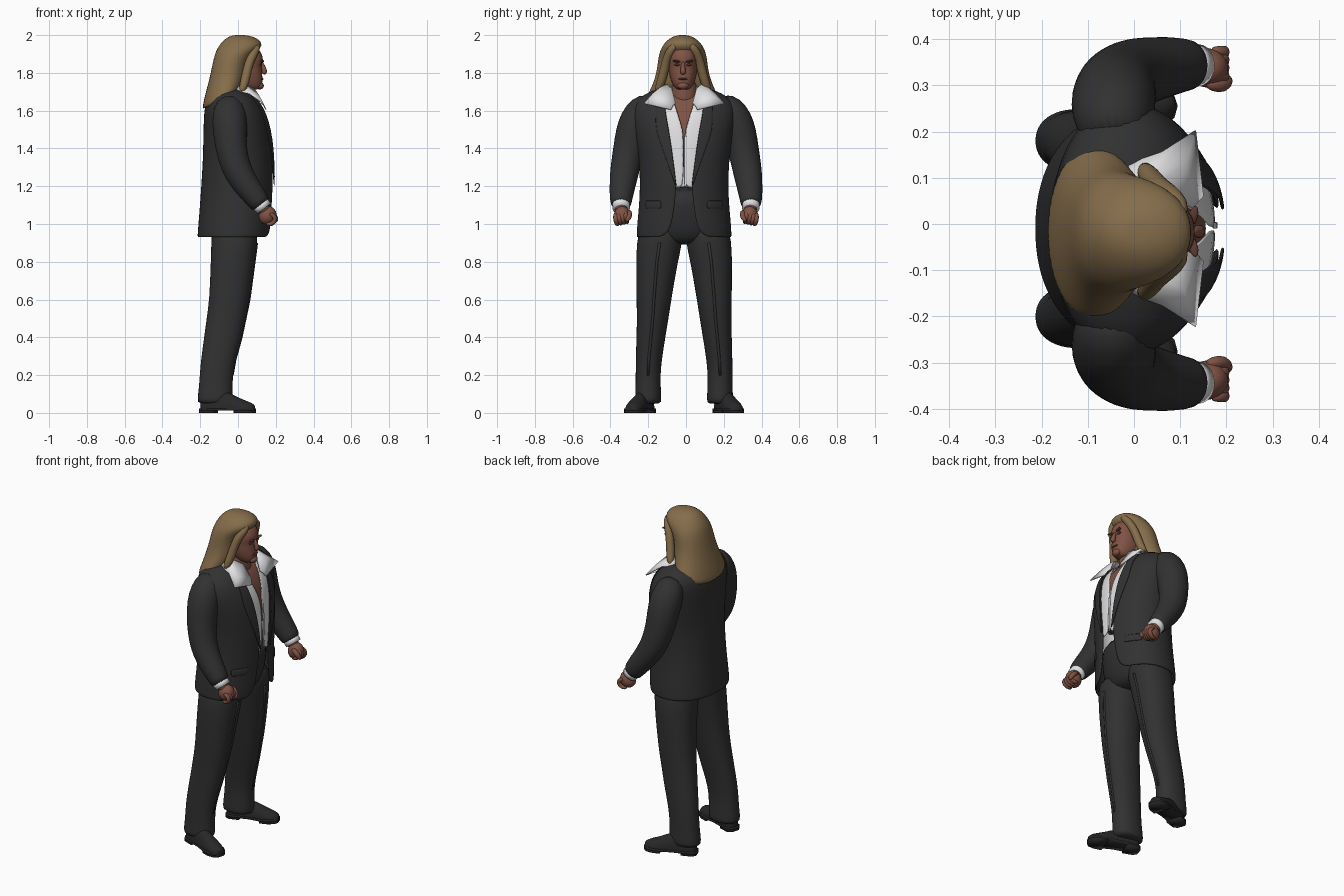
import bpy, bmesh, math
from mathutils import Vector

CY = -0.01  # body centre line


def material(name, c):
    m = bpy.data.materials.new(name)
    m.diffuse_color = (*c, 1)
    return m


SUIT = material("charcoal suit", (0.031, 0.031, 0.032))
SHOE = material("black leather", (0.021, 0.021, 0.022))
SHIRT = material("white shirt", (0.76, 0.76, 0.78))
SKIN = material("tanned skin", (0.215, 0.085, 0.058))
SHADE = material("dark skin", (0.11, 0.045, 0.034))
HAIR = material("dark blond hair", (0.235, 0.152, 0.07))


def loft(name, rings, mat, closed=True, cap=True, sub=1, thick=0):
    bm = bmesh.new()
    rows = [[bm.verts.new(p) for p in r] for r in rings]
    n = len(rows[0])
    for a, b in zip(rows, rows[1:]):
        for i in range(n if closed else n - 1):
            j = (i + 1) % n
            bm.faces.new((a[i], a[j], b[j], b[i]))
    if closed and cap:
        bm.faces.new(rows[0])
        bm.faces.new(rows[-1])
    bmesh.ops.recalc_face_normals(bm, faces=bm.faces)
    for f in bm.faces:
        f.smooth = True
    me = bpy.data.meshes.new(name)
    bm.to_mesh(me)
    bm.free()
    me.materials.append(mat)
    ob = bpy.data.objects.new(name, me)
    bpy.context.collection.objects.link(ob)
    if thick:
        m = ob.modifiers.new("thickness", 'SOLIDIFY')
        m.thickness, m.offset = thick, 0
    if sub:
        ob.modifiers.new("smooth", 'SUBSURF').levels = sub
        ob.modifiers["smooth"].render_levels = sub
    return ob


def spow(v, e):
    return math.copysign(abs(v) ** e, v)


def ring(z, cx, cy, rx, ry, p=2.0, tilt=0, n=24):
    out = []
    for i in range(n):
        t = 2 * math.pi * i / n
        x = cx + rx * spow(math.cos(t), 2 / p)
        out.append((x, cy + ry * spow(math.sin(t), 2 / p), z + tilt * (x - cx)))
    return out


def tube(name, path, mat, n=16, flat=1.0, sub=1):
    """Path of (x, y, z, radius); rings stand square to the path."""
    pts = [Vector(p[:3]) for p in path]
    rings = []
    for i, p in enumerate(pts):
        d = (pts[min(i + 1, len(pts) - 1)] - pts[max(i - 1, 0)]).normalized()
        ref = Vector((0, 1, 0)) if abs(d.y) < 0.9 else Vector((1, 0, 0))
        u = d.cross(ref).normalized()
        v = u.cross(d)
        r = path[i][3]
        rings.append([p + u * r * math.cos(2 * math.pi * k / n)
                      + v * r * flat * math.sin(2 * math.pi * k / n) for k in range(n)])
    return loft(name, rings, mat, sub=sub)


def blob(name, loc, size, mat, rot=(0, 0, 0)):
    bpy.ops.mesh.primitive_uv_sphere_add(segments=16, ring_count=10, location=loc, rotation=rot)
    ob = bpy.context.object
    ob.name, ob.scale = name, size
    ob.data.materials.append(mat)
    bpy.ops.object.shade_smooth()
    return ob


def interp(table, z):
    if z <= table[0][0]:
        return table[0][1:]
    for a, b in zip(table, table[1:]):
        if z <= b[0]:
            t = (z - a[0]) / (b[0] - a[0])
            return tuple(p + (q - p) * t for p, q in zip(a[1:], b[1:]))
    return table[-1][1:]


# torso outline: height, back x, front x, half width
TORSO = [(0.93, -0.213, 0.175, 0.25), (1.0, -0.208, 0.18, 0.247), (1.1, -0.2, 0.182, 0.237),
         (1.2, -0.193, 0.187, 0.232), (1.35, -0.184, 0.187, 0.238), (1.45, -0.182, 0.182, 0.255),
         (1.55, -0.18, 0.163, 0.272), (1.62, -0.175, 0.135, 0.272), (1.67, -0.16, 0.1, 0.235),
         (1.70, -0.13, 0.06, 0.17), (1.715, -0.1, 0.03, 0.12)]
# jacket opening half width by height
OPEN = [(0.93, 0.13), (0.945, 0.095), (0.98, 0.07), (1.08, 0.05), (1.19, 0.038),
        (1.4, 0.065), (1.5, 0.08), (1.6, 0.10), (1.67, 0.105), (1.715, 0.07)]
P = 2.15


def arc(z, d, t0, t1, n):
    back, front, ry = interp(TORSO, z)
    cx, rx, ry = (back + front) / 2, (front - back) / 2 + d, ry + d
    return [(cx + rx * spow(math.cos(t), 2 / P), CY + ry * spow(math.sin(t), 2 / P), z)
            for t in [t0 + (t1 - t0) * i / n for i in range(n + 1)]]


def angle(z, d, w):
    return math.asin(min(1, w / (interp(TORSO, z)[2] + d)) ** (P / 2))


def shell(name, mat, zs, d, opening, thick=0.012):
    rings = []
    for z in zs:
        a = angle(z, d, interp(opening, z)[0])
        rings.append(arc(z, d, a, 2 * math.pi - a, 36))
    return loft(name, rings, mat, closed=False, thick=thick)


def strip(name, mat, zs, d, inner, outer, s, thick=0.008):
    return loft(name, [arc(z, d, s * angle(z, d, interp(inner, z)[0]),
                           s * angle(z, d, interp(outer, z)[0]), 4) for z in zs],
                mat, closed=False, thick=thick)


# jacket, shirt and bare chest nested inside each other
shell("jacket", SUIT, [0.93, 0.945, 0.98, 1.03, 1.1, 1.2, 1.28, 1.35, 1.45, 1.55, 1.62, 1.67, 1.70, 1.715],
      -0.004, OPEN)
shell("shirt", SHIRT, [1.185, 1.3, 1.4, 1.48, 1.52, 1.56, 1.6, 1.64, 1.67, 1.7], -0.014,
      [(1.48, 0.002), (1.52, 0.012), (1.6, 0.036), (1.7, 0.07)], 0.008)
loft("chest", [arc(z, -0.026, 0, 2 * math.pi * 23 / 24, 23)
               for z in (1.3, 1.4, 1.5, 1.56, 1.62, 1.67, 1.7, 1.715)], SKIN)
strip("shirt_placket", SHIRT, [1.19, 1.3, 1.4, 1.47], -0.008, [(0, 0.0)], [(0, 0.014)], 1, 0.004)
for s in (1, -1):
    strip("lapel", SUIT, [1.2, 1.3, 1.4, 1.5, 1.58, 1.64, 1.68], 0.007, OPEN,
          [(1.2, 0.045), (1.4, 0.115), (1.53, 0.165), (1.58, 0.15), (1.68, 0.15)], s)
    strip("pocket_flap", SUIT, [1.08, 1.1, 1.125], 0.004, [(0, 0.12)], [(0, 0.205)], s)

# trousers
loft("trouser_seat", [ring(z, cx, CY, rx, ry) for z, cx, rx, ry in
                      [(0.89, -0.02, 0.085, 0.1), (0.93, -0.02, 0.12, 0.19), (1.0, -0.015, 0.142, 0.215),
                       (1.1, -0.01, 0.155, 0.21), (1.2, -0.005, 0.163, 0.2)]], SUIT)
LEG = [(0.045, -0.122, 0.19, 0.09, 0.068), (0.07, -0.122, 0.19, 0.094, 0.07),
       (0.13, -0.118, 0.19, 0.09, 0.067), (0.2, -0.115, 0.191, 0.088, 0.066),
       (0.28, -0.105, 0.187, 0.092, 0.069), (0.4, -0.08, 0.176, 0.1, 0.077),
       (0.5, -0.063, 0.166, 0.104, 0.084), (0.6, -0.045, 0.16, 0.107, 0.093),
       (0.8, -0.028, 0.144, 0.117, 0.111), (0.9, -0.02, 0.13, 0.122, 0.122), (1.03, -0.015, 0.115, 0.125, 0.115)]
for s in (1, -1):
    loft("trouser_leg", [ring(z, cx, CY + s * cy, rx, ry, 2.2) for z, cx, cy, rx, ry in LEG], SUIT)
    # pressed front crease
    tube("trouser_crease", [(cx + rx - 0.004, CY + s * cy, z, 0.008) for z, cx, cy, rx, ry in LEG[3:-1]],
         SUIT, n=6, sub=0)

# shoes: upper, sole and heel, turned outwards
for s in (1, -1):
    a = s * math.radians(19)
    ux, uy = math.cos(a), math.sin(a)
    base = (-0.195, CY + s * 0.185)

    def place(u, v, z):
        return (base[0] + u * ux - v * uy, base[1] + u * uy + v * ux, z)

    upper = []
    for u, w, h in [(0.0, 0.025, 0.07), (0.015, 0.04, 0.1), (0.08, 0.044, 0.12), (0.15, 0.046, 0.115),
                    (0.2, 0.052, 0.085), (0.25, 0.05, 0.066), (0.285, 0.036, 0.052), (0.3, 0.018, 0.04)]:
        upper.append([place(u, w * math.cos(k * math.pi / 8),
                            max(0.016, 0.02 + (h - 0.02) * math.sin(k * math.pi / 8))) for k in range(16)])
    loft("shoe_upper", upper, SHOE)
    outline = [(0.3, 0.018), (0.285, 0.04), (0.25, 0.054), (0.2, 0.055), (0.14, 0.045), (0.08, 0.045),
               (0.015, 0.043), (-0.004, 0.024)]

    def prism(name, pts, z0, z1):
        loop = pts + [(u, -w) for u, w in reversed(pts)]
        loft(name, [[place(u, w, z) for u, w in loop] for z in (z0, z1)], SHOE, sub=0)
        bpy.context.view_layer.objects.active = bpy.context.scene.objects[-1]

    prism("shoe_sole", outline, 0.012, 0.024)
    prism("shoe_forefoot", outline[:4], 0.0, 0.014)
    prism("shoe_heel", outline[5:], 0.0, 0.016)

# arms, cuffs and fists
for s in (1, -1):
    tube("sleeve", [(x, s * y, z, r) for x, y, z, r in
                    [(-0.045, 0.17, 1.645, 0.06), (-0.045, 0.225, 1.61, 0.085), (-0.045, 0.26, 1.55, 0.094),
                     (-0.042, 0.285, 1.48, 0.09), (-0.036, 0.302, 1.4, 0.084), (-0.015, 0.32, 1.31, 0.079),
                     (0.015, 0.33, 1.25, 0.075), (0.045, 0.336, 1.205, 0.069), (0.075, 0.341, 1.165, 0.065),
                     (0.105, 0.344, 1.125, 0.058), (0.128, 0.344, 1.095, 0.055)]], SUIT, n=20)
    tube("shirt_cuff", [(0.115, s * 0.344, 1.112, 0.046), (0.138, s * 0.343, 1.082, 0.046)], SHIRT, n=20, sub=0)
    tube("wrist", [(0.12, s * 0.344, 1.1, 0.034), (0.15, s * 0.34, 1.06, 0.038)], SKIN)
    blob("palm", (0.157, s * 0.338, 1.045), (0.046, 0.043, 0.05), SKIN, (0, 0.5, 0))
    for k in range(4):  # curled fingers
        y, z = 0.372 - 0.017 * k, 1.022 + 0.004 * k
        tube("finger", [(0.165, s * (y + 0.004), z + 0.034, 0.009), (0.193, s * y, z + 0.022, 0.015),
                        (0.2, s * y, z - 0.002, 0.015), (0.178, s * (y - 0.008), z - 0.026, 0.014),
                        (0.148, s * (y - 0.012), z - 0.022, 0.01)], SKIN, n=8)
    tube("thumb", [(0.155, s * 0.305, 1.07, 0.012), (0.185, s * 0.297, 1.055, 0.017),
                   (0.202, s * 0.303, 1.03, 0.014), (0.205, s * 0.318, 1.012, 0.009)], SKIN, n=10)

# neck and head
tube("neck", [(0.0, CY, 1.6, 0.085), (0.012, CY, 1.68, 0.07), (0.025, CY, 1.8, 0.064)], SKIN)
HY = CY - 0.006
loft("head", [ring(z, (a + b) / 2, HY, (b - a) / 2, ry, 2.3) for z, a, b, ry in
              [(1.71, 0.03, 0.105, 0.028), (1.722, 0.0, 0.123, 0.045), (1.75, -0.04, 0.131, 0.06),
               (1.78, -0.06, 0.13, 0.07), (1.81, -0.07, 0.127, 0.075), (1.84, -0.08, 0.124, 0.077),
               (1.865, -0.08, 0.136, 0.077), (1.9, -0.08, 0.128, 0.075), (1.93, -0.06, 0.108, 0.068),
               (1.95, -0.03, 0.08, 0.04)]], SKIN)
tube("nose", [(0.122, HY, 1.86, 0.009), (0.135, HY, 1.83, 0.012), (0.143, HY, 1.805, 0.017),
              (0.132, HY, 1.793, 0.012)], SKIN, n=10)
blob("mouth", (0.128, HY, 1.768), (0.008, 0.026, 0.005), SHADE)
blob("chin", (0.115, HY, 1.732), (0.022, 0.03, 0.02), SKIN)
for s in (1, -1):
    blob("eye", (0.121, HY + s * 0.031, 1.843), (0.007, 0.015, 0.006), SHADE)
    blob("eyebrow", (0.128, HY + s * 0.033, 1.861), (0.01, 0.023, 0.006), SHADE, (s * 0.15, 0, -s * 0.25))

# long hair with locks framing the face
loft("hair", [ring(z, (a + b) / 2, CY - 0.008, (b - a) / 2, ry, 2.1, t) for z, a, b, ry, t in
              [(1.645, -0.183, 0.0, 0.17, 0.42), (1.655, -0.19, 0.012, 0.195, 0.42),
               (1.70, -0.18, 0.028, 0.178, 0.35), (1.75, -0.16, 0.042, 0.155, 0.12),
               (1.8, -0.145, 0.05, 0.14, 0), (1.85, -0.135, 0.057, 0.133, 0), (1.9, -0.123, 0.085, 0.126, 0),
               (1.93, -0.11, 0.122, 0.114, 0), (1.96, -0.09, 0.13, 0.096, 0), (1.985, -0.063, 0.1, 0.066, 0),
               (1.997, -0.035, 0.06, 0.038, 0), (2.0, -0.015, 0.035, 0.015, 0)]], HAIR)
for s in (1, -1):
    tube("hair_lock", [(0.1, HY + s * 0.03, 1.955, 0.015), (0.1, HY + s * 0.06, 1.93, 0.023),
                       (0.068, HY + s * 0.085, 1.88, 0.025), (0.05, HY + s * 0.098, 1.82, 0.025),
                       (0.036, HY + s * 0.115, 1.75, 0.026), (0.018, HY + s * 0.14, 1.695, 0.018)], HAIR, n=10)

# open shirt collar: band plus two spread wings
loft("collar_band", [[(0.01 + r * math.cos(t), CY + r * math.sin(t), z + 0.03 * (1 - math.cos(t)) / 2)
                      for t in [0.75 + (2 * math.pi - 1.5) * i / 20 for i in range(21)]]
                     for z, r in ((1.64, 0.105), (1.68, 0.095), (1.72, 0.083))],
     SHIRT, closed=False, thick=0.006)
for s in (1, -1):
    top = [(-0.02, 0.1, 1.735), (0.04, 0.09, 1.737), (0.085, 0.065, 1.715), (0.125, 0.045, 1.64)]
    low = [(-0.01, 0.14, 1.705), (0.06, 0.165, 1.69), (0.132, 0.212, 1.638), (0.148, 0.07, 1.605)]
    mid = [tuple((p + q) / 2 + (0.006 if i == 2 else 0) for i, (p, q) in enumerate(zip(a, b)))
           for a, b in zip(top, low)]
    loft("collar_wing", [[(x, CY + s * y, z) for x, y, z in row] for row in (top, mid, low)],
         SHIRT, closed=False, sub=0, thick=0.006)
